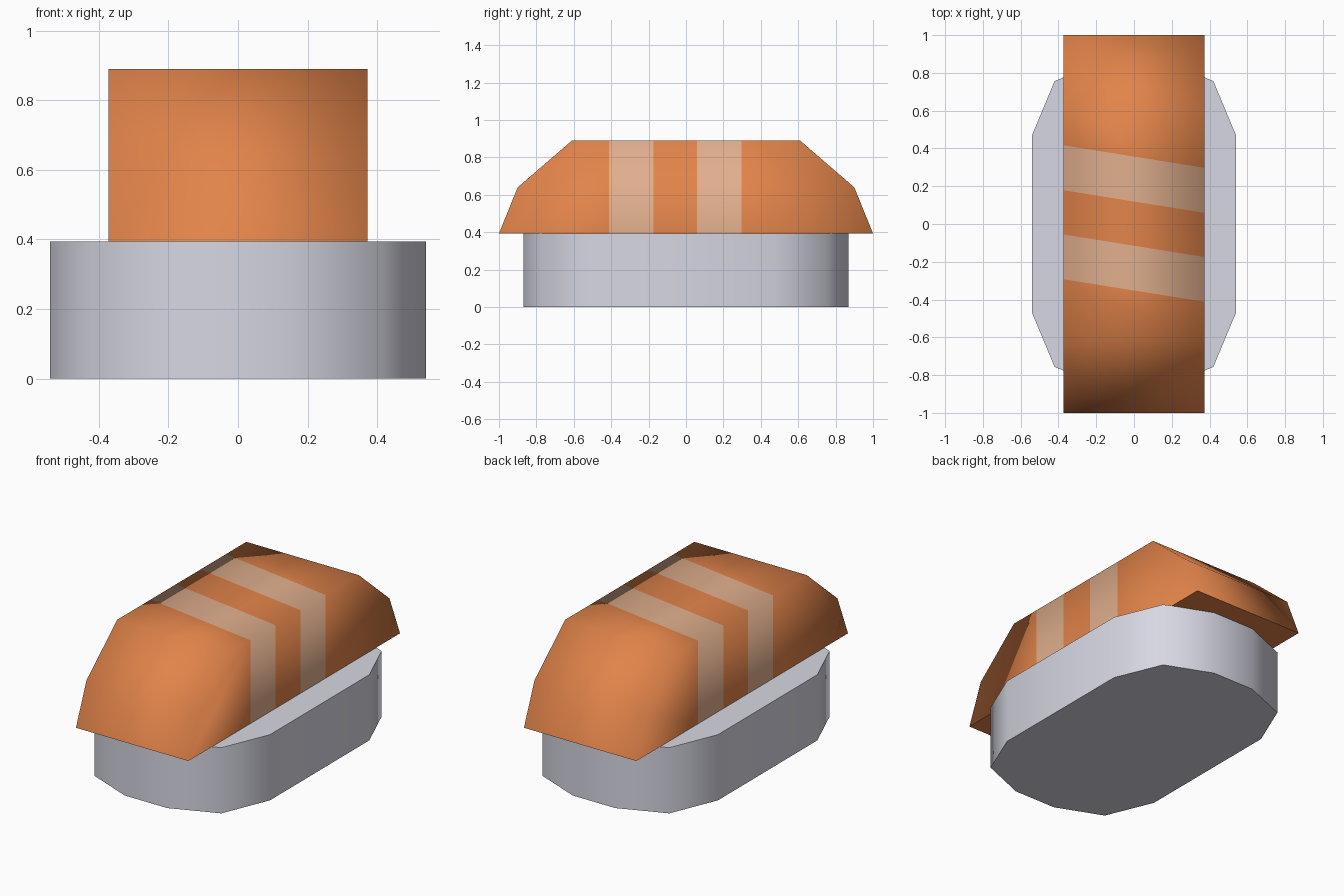
import bpy, bmesh
from mathutils import Vector

if "Cube" in bpy.data.objects:
    bpy.data.objects.remove(bpy.data.objects["Cube"])


def material(name, rgb):
    m = bpy.data.materials.new(name)
    m.diffuse_color = (*rgb, 1)
    m.use_nodes = True
    m.node_tree.nodes["Principled BSDF"].inputs["Base Color"].default_value = m.diffuse_color
    return m


def prism(start, sweep):
    """Extrude a closed outline along a vector."""
    bm = bmesh.new()
    face = bm.faces.new([bm.verts.new(p) for p in start])
    out = bmesh.ops.extrude_face_region(bm, geom=[face], use_keep_orig=True)
    moved = [g for g in out["geom"] if isinstance(g, bmesh.types.BMVert)]
    bmesh.ops.translate(bm, verts=moved, vec=sweep)
    bmesh.ops.recalc_face_normals(bm, faces=bm.faces)
    return bm


def finish(bm, name, mats, flat):
    """Smooth all faces except the flat ones, which get sharp borders."""
    bm.normal_update()
    for f in bm.faces:
        f.smooth = not flat(f)
    for e in bm.edges:
        e.smooth = len({f.smooth for f in e.link_faces}) == 1
    me = bpy.data.meshes.new(name)
    bm.to_mesh(me)
    bm.free()
    for m in mats:
        me.materials.append(m)
    ob = bpy.data.objects.new(name, me)
    bpy.context.collection.objects.link(ob)
    return ob


rice_white = material("rice white", (0.68, 0.68, 0.77))
fish_orange = material("fish orange", (0.76, 0.23, 0.068))
fat_cream = material("fat stripe cream", (0.75, 0.43, 0.265))

BASE_H = 0.393

# Rice block: stretched twelve-sided prism
quarter = [(0.54, 0.47), (0.42, 0.757), (0.14, 0.87)]
half = quarter + [(-x, y) for x, y in reversed(quarter)]
outline = half + [(-x, -y) for x, y in half]
rice = prism([(x, y, 0) for x, y in outline], Vector((0, 0, BASE_H)))
finish(rice, "rice_block", [rice_white], lambda f: abs(f.normal.z) > 0.9)

# Fish slice: side profile swept across the width
W = 0.372
side = [(1.0, BASE_H), (0.9, 0.64), (0.61, 0.89)]
profile = side + [(-y, z) for y, z in reversed(side)]
fish = prism([(-W, y, z) for y, z in profile], Vector((2 * W, 0, 0)))

# Fat stripes: slanted upright cuts, then colour the bands between them
SLANT = 0.16
cuts = [-0.352, -0.115, 0.119, 0.357]
for c in cuts:
    bmesh.ops.bisect_plane(fish, geom=fish.verts[:] + fish.edges[:] + fish.faces[:],
                           plane_co=(0, c, 0), plane_no=(SLANT, 1, 0))
for f in fish.faces:
    p = f.calc_center_median()
    d = p.y + SLANT * p.x
    f.material_index = int(cuts[0] < d < cuts[1] or cuts[2] < d < cuts[3])
finish(fish, "fish_slice", [fish_orange, fat_cream], lambda f: f.normal.z < -0.9)
